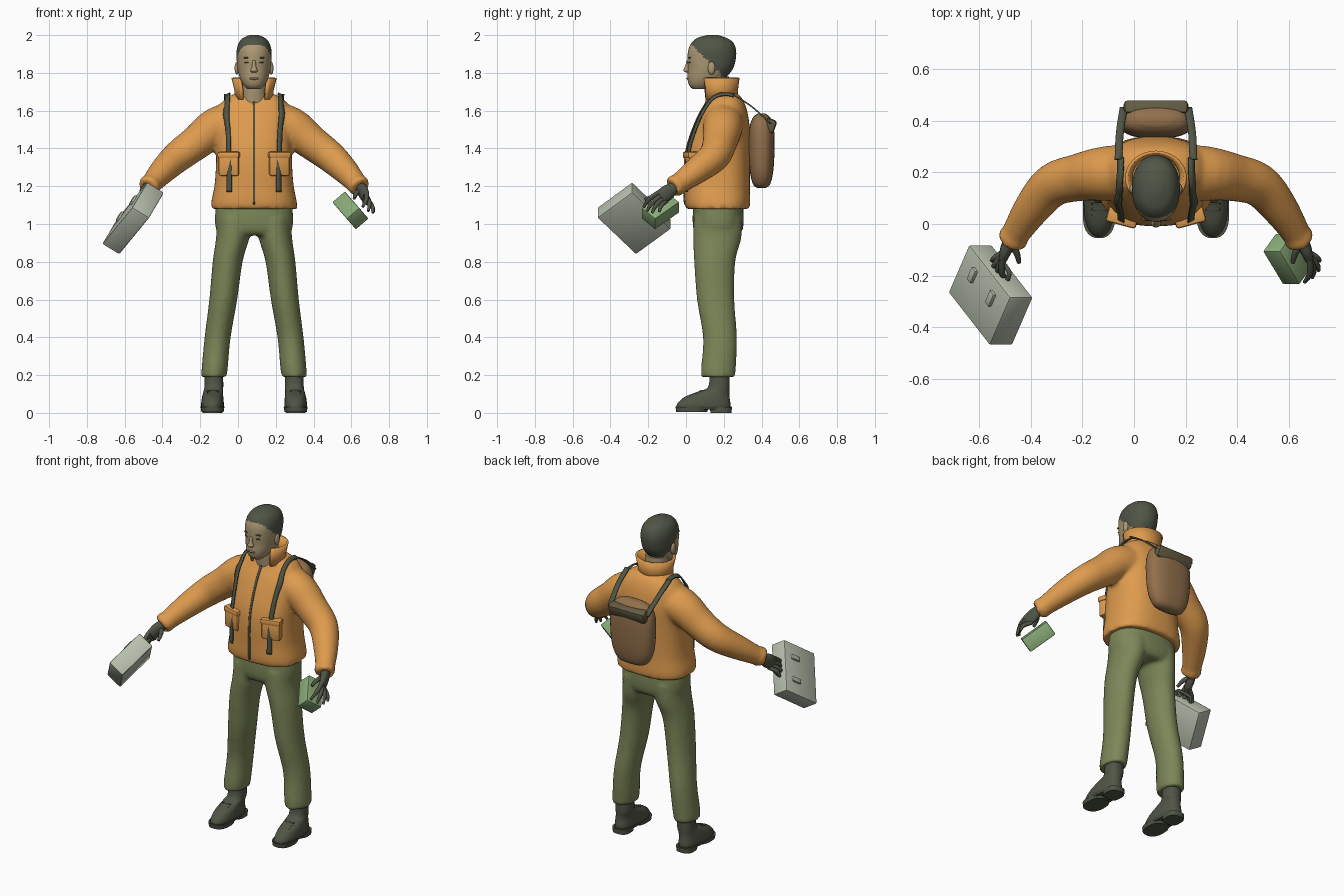
import bpy, bmesh, math
from mathutils import Vector, Matrix

if "Cube" in bpy.data.objects:
    bpy.data.objects.remove(bpy.data.objects["Cube"], do_unlink=True)

CX = 0.085  # body centre line


def material(name, *rgb):
    lin = [((c / 255 + 0.055) / 1.055) ** 2.4 for c in rgb] + [1]
    m = bpy.data.materials.new(name)
    m.use_nodes = True
    m.diffuse_color = lin
    b = m.node_tree.nodes["Principled BSDF"]
    b.inputs["Base Color"].default_value = lin
    b.inputs["Roughness"].default_value = 0.8
    return m


ORANGE = material("jacket orange", 222, 155, 78)
OLIVE = material("trouser olive", 124, 134, 88)
DARK = material("dark green grey", 80, 85, 70)
SKIN = material("skin", 172, 152, 116)
BROWN = material("pack brown", 146, 112, 76)
UMBER = material("flap umber", 98, 90, 66)
GREY = material("case grey", 184, 192, 174)
GREEN = material("box green", 138, 172, 120)


def smooth_rows(rows, k):
    """Catmull-Rom interpolation of number tuples."""
    out = []
    for i in range(len(rows) - 1):
        a, b, c, d = (rows[max(i - 1, 0)], rows[i], rows[i + 1], rows[min(i + 2, len(rows) - 1)])
        for j in range(k):
            t = j / k
            out.append([0.5 * (2 * q + (r - p) * t + (2 * p - 5 * q + 4 * r - s) * t * t
                               + (3 * q - p - 3 * r + s) * t ** 3) for p, q, r, s in zip(a, b, c, d)])
    return out + [list(rows[-1])]


def loft(bm, rows, n=32, p=2.0, k=4, tube=False):
    """Skin rings (x, y, z, a, b); rings are level, or square to the path for a tube."""
    rows = smooth_rows(rows, k)
    rings = []
    for i, (x, y, z, a, b) in enumerate(rows):
        u, v = Vector((1, 0, 0)), Vector((0, 1, 0))
        if tube:
            t = Vector(rows[min(i + 1, len(rows) - 1)][:3]) - Vector(rows[max(i - 1, 0)][:3])
            t.normalize()
            u = Vector((0, 0, 1)).cross(t).normalized()
            v = t.cross(u)
        ring = []
        for j in range(n):
            c, s = math.cos(2 * math.pi * j / n), math.sin(2 * math.pi * j / n)
            ring.append(bm.verts.new(Vector((x, y, z))
                                     + u * a * math.copysign(abs(c) ** (2 / p), c)
                                     + v * b * math.copysign(abs(s) ** (2 / p), s)))
        rings.append(ring)
    for lo, hi in zip(rings, rings[1:]):
        for j in range(n):
            bm.faces.new((lo[j], lo[(j + 1) % n], hi[(j + 1) % n], hi[j]))
    bm.faces.new(rings[0][::-1])
    bm.faces.new(rings[-1])


def finish(name, bm, *mats, angle=40):
    bmesh.ops.recalc_face_normals(bm, faces=bm.faces)
    me = bpy.data.meshes.new(name)
    bm.to_mesh(me)
    bm.free()
    ob = bpy.data.objects.new(name, me)
    bpy.context.collection.objects.link(ob)
    for m in mats:
        me.materials.append(m)
    bpy.ops.object.select_all(action="DESELECT")
    ob.select_set(True)
    bpy.context.view_layer.objects.active = ob
    bpy.ops.object.shade_smooth_by_angle(angle=math.radians(angle))
    return ob


def fuse(ob, voxel):
    r = ob.modifiers.new("fuse", "REMESH")
    r.mode, r.voxel_size, r.use_smooth_shade = "VOXEL", voxel, True
    s = ob.modifiers.new("soften", "SMOOTH")
    s.factor, s.iterations = 0.5, 4


def bar(name, centre, axes, mat, bevel=0.0):
    """Box from a centre and three full-length edge vectors."""
    m = Matrix([Vector(a) for a in axes]).transposed().to_4x4()
    m.translation = centre
    bm = bmesh.new()
    bmesh.ops.create_cube(bm, size=1, matrix=m)
    if bevel:
        bmesh.ops.bevel(bm, geom=bm.edges[:], offset=bevel, segments=2, affect="EDGES", profile=0.5)
    return finish(name, bm, mat)


def blob(name, centre, size, mat):
    bm = bmesh.new()
    m = Matrix.Translation(centre) @ Matrix.Diagonal((*size, 1))
    bmesh.ops.create_uvsphere(bm, u_segments=16, v_segments=10, radius=1, matrix=m)
    return finish(name, bm, mat, angle=180)


def ribbon(name, path, width, mat, target=None, offset=0.0, thick=0.008):
    """Flat band, width along x, laid on a target surface if one is given."""
    bm = bmesh.new()
    pairs = [[bm.verts.new((x + d * width / 2, y, z)) for d in (-1, 1)]
             for x, y, z in smooth_rows(path, 6)]
    for a, b in zip(pairs, pairs[1:]):
        bm.faces.new((a[0], a[1], b[1], b[0]))
    ob = finish(name, bm, mat)
    if target:
        w = ob.modifiers.new("lay", "SHRINKWRAP")
        w.target, w.wrap_mode, w.offset = target, "ABOVE_SURFACE", offset
    s = ob.modifiers.new("thickness", "SOLIDIFY")
    s.thickness, s.offset = thick, 0
    return ob


def level(z, front, back, half):
    return (CX, (front + back) / 2, z, half, (back - front) / 2)


def side_rows(s, rows):
    return [(CX + s * r[0], *r[1:]) for r in rows]


# Jacket: torso and sleeves fused
bm = bmesh.new()
loft(bm, [level(*r) for r in [
    (1.08, 0, .335, .228), (1.12, -.008, .34, .226), (1.2, -.008, .338, .21), (1.3, -.008, .338, .202),
    (1.4, .003, .338, .2), (1.5, .035, .338, .2), (1.58, .07, .328, .2), (1.64, .105, .31, .175),
    (1.68, .125, .285, .125), (1.7, .14, .25, .06)]], n=48, p=2.5)
sleeve = [(.08, .2, 1.54, .11, .115), (.2, .195, 1.512, .105, .105), (.3, .18, 1.435, .092, .092),
          (.4, .15, 1.36, .084, .084), (.48, .06, 1.285, .071, .071), (.545, -.04, 1.212, .055, .055),
          (.552, -.052, 1.205, .06, .06), (.562, -.068, 1.192, .054, .054)]
for s in (-1, 1):
    loft(bm, side_rows(s, sleeve), tube=True)
jacket = finish("jacket", bm, ORANGE)
fuse(jacket, 0.012)

# Collar, open at the front
bm = bmesh.new()
cols = []
for i in range(29):
    a = math.radians(-52 + 284 * i / 28)
    cols.append([bm.verts.new((CX + rx * math.cos(a), .178 + ry * math.sin(a), z))
                 for rx, ry, z in ((.09, .085, 1.66), (.092, .085, 1.71), (.108, .094, 1.775))])
for a, b in zip(cols, cols[1:]):
    for j in range(2):
        bm.faces.new((a[j], b[j], b[j + 1], a[j + 1]))
collar = finish("collar", bm, ORANGE)
collar.modifiers.new("thickness", "SOLIDIFY").thickness = 0.012

# Zip, pockets and straps
ribbon("zip", [(CX, y, z) for y, z in ((-.03, 1.1), (-.03, 1.3), (.02, 1.5), (.09, 1.64), (.11, 1.67))],
       0.012, DARK, jacket, 0.002, 0.006)
for s, side in ((-1, "right"), (1, "left")):
    turn = Matrix.Rotation(s * math.radians(15), 3, "Z")
    for part, z, w, d, h in (("pocket", 1.31, .11, .05, .11), ("pocket_flap", 1.365, .12, .062, .035)):
        axes = [turn @ Vector(a) for a in ((w, 0, 0), (0, d, 0), (0, 0, h))]
        bar(f"{side}_{part}", (CX + s * .13, .026, z), axes, ORANGE, 0.01)
    ribbon(f"{side}_front_strap", [(CX + s * x, y, z) for x, y, z in (
        (.132, 0, 1.17), (.135, 0, 1.3), (.142, .02, 1.45), (.15, .07, 1.58), (.148, .12, 1.66),
        (.145, .2, 1.7), (.145, .26, 1.69))], 0.032, DARK, jacket, 0.014)
    ribbon(f"{side}_back_strap", [(CX + s * .145, .25, 1.685), (CX + s * .14, .35, 1.62),
                                  (CX + s * .125, .45, 1.53)], 0.03, DARK)

# Backpack with rolled flap
bm = bmesh.new()
loft(bm, [(CX, .4, z, a, b) for z, a, b in (
    (1.19, .06, .02), (1.21, .1, .045), (1.28, .133, .062), (1.4, .145, .069), (1.5, .142, .066),
    (1.56, .115, .048), (1.585, .06, .02))], p=2.5)
finish("backpack", bm, BROWN)
bar("backpack_flap", (CX, .445, 1.52), ((.25, 0, 0), (0, .055, -.02), (0, .025, .07)), UMBER, 0.018)

# Trousers: hips and legs fused
bm = bmesh.new()
loft(bm, [level(*r) for r in [(.94, .06, .28, .17), (.97, .04, .3, .2), (1.03, .035, .306, .207),
                              (1.13, .04, .3, .2)]], p=2.4)
leg = [(.2125, .17, .19, .066, .09), (.208, .172, .24, .069, .092), (.193, .18, .4, .069, .09),
       (.163, .157, .6, .074, .099), (.14, .152, .8, .079, .109), (.114, .165, .92, .088, .127),
       (.1, .17, 1.03, .095, .13)]
for s in (-1, 1):
    loft(bm, side_rows(s, leg))
fuse(finish("trousers", bm, OLIVE), 0.012)

# Boots
for s, side in ((-1, "right"), (1, "left")):
    bm = bmesh.new()
    loft(bm, side_rows(s, [(.22, .092, .025, .059, .142), (.22, .095, .05, .06, .14),
                           (.219, .112, .085, .056, .118), (.216, .15, .115, .051, .08),
                           (.213, .175, .14, .05, .056), (.213, .178, .24, .049, .054)]), p=2.3)
    finish(f"{side}_boot", bm, DARK)
    bm = bmesh.new()
    loft(bm, side_rows(s, [(.22, .03, .006, .059, .082), (.22, .035, .03, .063, .09)]), k=1, p=2.4)
    loft(bm, side_rows(s, [(.22, .185, 0, .052, .056), (.22, .185, .03, .054, .058)]), k=1, p=2.8)
    loft(bm, side_rows(s, [(.22, .093, .018, .055, .146), (.22, .093, .034, .063, .148)]), k=1, p=2.3)
    finish(f"{side}_sole", bm, DARK)
    for i in range(3):
        bar(f"{side}_lace_{i + 1}", (CX + s * .219, .035 + .022 * i, .092 + .011 * i),
            ((.06, 0, 0), (0, .01, .005), (0, -.005, .012)), DARK, 0.003)

# Gloved hands
tips = [(.575, -.225, 1.09), (.605, -.207, 1.068), (.63, -.18, 1.058), (.635, -.142, 1.064)]
for s, side in ((-1, "right"), (1, "left")):
    bm = bmesh.new()
    loft(bm, side_rows(s, [(.55, -.035, 1.215, .035, .035), (.565, -.065, 1.19, .027, .033),
                           (.58, -.1, 1.165, .024, .042), (.592, -.135, 1.14, .017, .038)]), n=16, tube=True)
    for i, tip in enumerate(tips):
        f = .031 - .021 * i
        root = Vector((.588 + .228 * f, -.12 - .52 * f, 1.148 + .82 * f))
        mid = root.lerp(Vector(tip), .55) + Vector((.012, -.006, .008))
        loft(bm, side_rows(s, [(*root, .012, .012), (*mid, .012, .012), (*tip, .007, .007)]), n=10, tube=True)
    loft(bm, side_rows(s, [(.565, -.075, 1.18, .014, .014), (.54, -.11, 1.16, .013, .013),
                           (.53, -.15, 1.135, .008, .008)]), n=10, tube=True)
    finish(f"{side}_glove", bm, DARK, angle=60)

# Carrying case, latches and handle
e1, e2, e3 = Vector((.08, .185, .135)), Vector((.09, 0, -.055)), Vector((-.16, .205, -.195))
mid = Vector((-.555, -.275, 1.03))
bar("case", mid, (e1, e2, e3), GREY, 0.008)
for i, f in enumerate((-.22, .22)):
    bar(f"case_latch_{i + 1}", mid - e2 * .52 + e1 * .17 + e3 * f, (e1 * .25, e2 * .2, e3 * .09), GREY, 0.004)
bm = bmesh.new()
loft(bm, [(*(mid + e1 * a + e3 * f), .009, .009) for a, f in (
    (.48, -.16), (.6, -.15), (.64, -.1), (.64, .1), (.6, .15), (.48, .16))], n=10, tube=True)
finish("case_handle", bm, DARK)

# Small box in the left hand
bar("small_box", (.595, -.135, 1.072),
    ((.077, -.128, -.089), (.066, 0, .057), (.05, .07, -.057)), GREEN, 0.005)

# Head: hair chosen by a sloping hairline
bm = bmesh.new()
loft(bm, [level(*r) for r in [
    (1.715, .035, .11, .035), (1.735, .016, .15, .055), (1.77, .008, .205, .074), (1.82, .01, .247, .087),
    (1.87, .008, .263, .092), (1.92, .012, .265, .092), (1.96, .03, .25, .08), (1.985, .06, .215, .058),
    (2.0, .11, .17, .025)]], n=56, p=2.15, k=6)
for f in bm.faces:
    c = f.calc_center_median()
    f.material_index = int(c.z > 1.948 - max(c.y - .03, 0))
finish("head", bm, SKIN, DARK, angle=180)
bm = bmesh.new()
loft(bm, [(CX, .175, 1.64, .072, .07), (CX, .165, 1.7, .066, .066), (CX, .16, 1.78, .066, .068)])
finish("neck", bm, SKIN)

# Face details
bm = bmesh.new()
loft(bm, [(CX, .008, 1.802, .012, .008), (CX, .004, 1.812, .02, .018), (CX, .006, 1.83, .012, .013),
          (CX, .012, 1.865, .008, .008)], n=12)
finish("nose", bm, SKIN, angle=180)
blob("mouth", (CX, .011, 1.77), (.025, .008, .007), SKIN)
bar("mouth_line", (CX, .004, 1.77), ((.04, 0, 0), (0, .006, 0), (0, 0, .003)), DARK)
for s, side in ((-1, "right"), (1, "left")):
    blob(f"{side}_ear", (CX + s * .091, .135, 1.825), (.012, .02, .034), SKIN)
    blob(f"{side}_eye", (CX + s * .036, .02, 1.855), (.016, .008, .004), DARK)
    blob(f"{side}_brow", (CX + s * .037, .02, 1.88), (.021, .008, .004), DARK)
